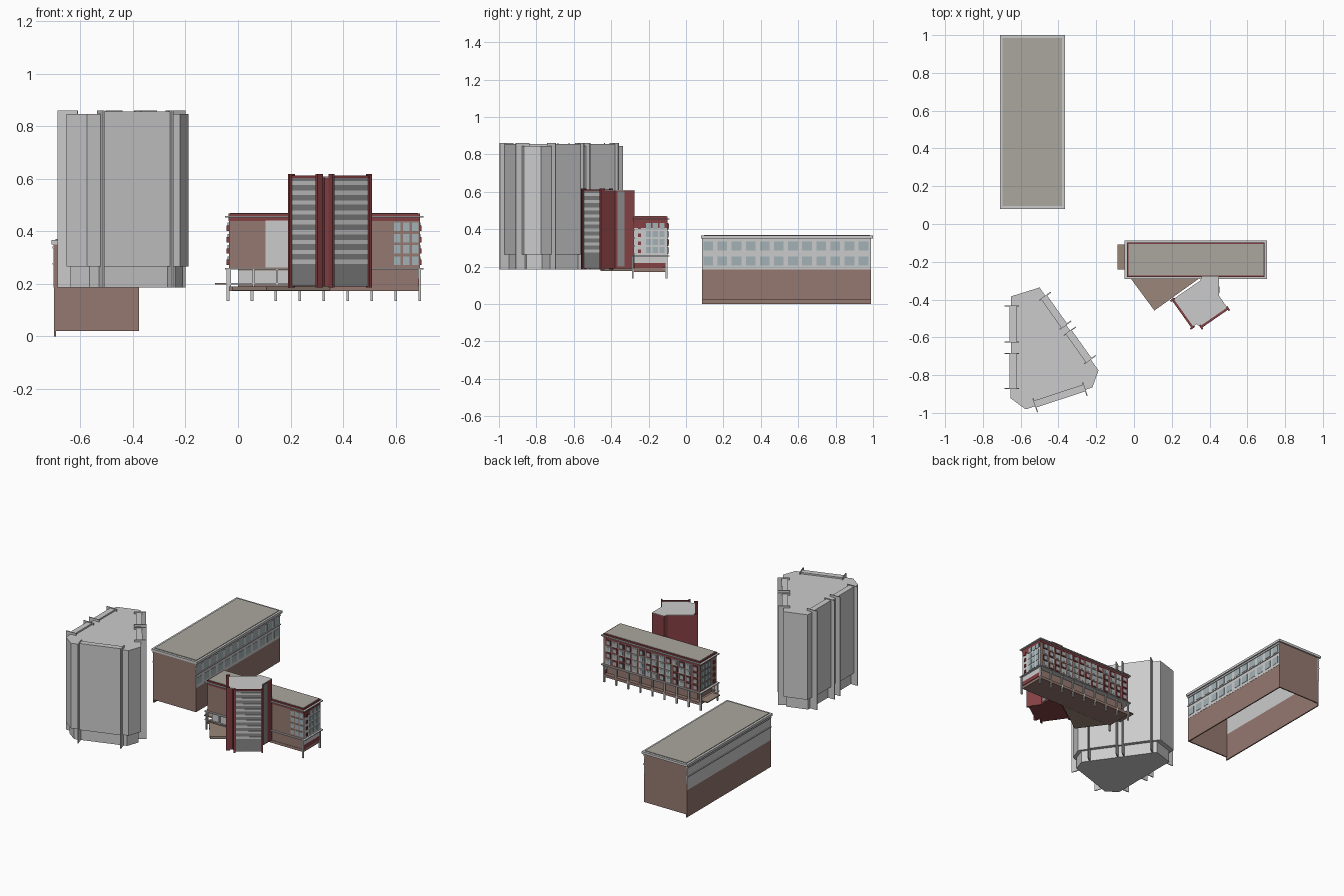
import bpy, bmesh, random
from mathutils import Vector

if "Cube" in bpy.data.objects:
    bpy.data.objects.remove(bpy.data.objects["Cube"])

random.seed(4)


def material(name, r, g, b):
    m = bpy.data.materials.new(name)
    m.diffuse_color = (r, g, b, 1)
    m.use_nodes = True
    m.node_tree.nodes["Principled BSDF"].inputs["Base Color"].default_value = m.diffuse_color
    return m


BROWN = material("brown_brick", 0.30, 0.19, 0.16)
RED = material("dark_red", 0.23, 0.05, 0.055)
GLASS = material("window_glass", 0.36, 0.44, 0.47)
DARK = material("dark_glazing", 0.24, 0.24, 0.24)
ROOF = material("flat_roof", 0.40, 0.39, 0.34)
TAN = material("terrace_tan", 0.32, 0.24, 0.19)
GREY = None


def prism(name, pts, z0, z1, mat=GREY):
    """Extrude a plan outline from z0 to z1."""
    bm = bmesh.new()
    face = bm.faces.new([bm.verts.new((x, y, z0)) for x, y in pts])
    top = bmesh.ops.extrude_face_region(bm, geom=[face])
    bmesh.ops.translate(bm, vec=(0, 0, z1 - z0),
                        verts=[v for v in top["geom"] if isinstance(v, bmesh.types.BMVert)])
    bmesh.ops.recalc_face_normals(bm, faces=bm.faces)
    mesh = bpy.data.meshes.new(name)
    bm.to_mesh(mesh)
    bm.free()
    obj = bpy.data.objects.new(name, mesh)
    bpy.context.collection.objects.link(obj)
    if mat:
        mesh.materials.append(mat)
    return obj


def box(name, x, y, z, mat=GREY):
    return prism(name, [(x[0], y[0]), (x[1], y[0]), (x[1], y[1]), (x[0], y[1])], z[0], z[1], mat)


def strip(name, p0, p1, back, out, z, mat=GREY, a=0.0, b=0.0):
    """Slab along p0-p1 (outside on the right), trimmed by a and b at its ends."""
    p0, p1 = Vector(p0), Vector(p1)
    d = (p1 - p0).normalized()
    n = Vector((d.y, -d.x))
    p0, p1 = p0 + d * a, p1 - d * b
    return prism(name, [p0 - n * back, p1 - n * back, p1 + n * out, p0 + n * out], z[0], z[1], mat)


def fin(name, p, q, at_end, back, out, w, z, mat=GREY):
    """Thin upright blade crossing the wall line at one end of p-q."""
    length = (Vector(q) - Vector(p)).length
    a = length - w / 2 if at_end else -w / 2
    strip(name, p, q, back, out, z, mat, a, length - a - w)


# Long low building: four walls, open underneath
X0, X1, Y0, Y1 = -0.70, -0.376, 0.085, 0.99
box("hall_south_wall", (X0, X1), (Y0, Y0 + 0.008), (0.02, 0.35), BROWN)
box("hall_north_wall", (X0, X1), (Y1 - 0.008, Y1), (0.02, 0.35), BROWN)
box("hall_west_base", (X0, X0 + 0.008), (Y0, Y1), (0.0, 0.185), BROWN)
box("hall_east_base", (X1 - 0.008, X1), (Y0, Y1), (0.02, 0.185), BROWN)
box("hall_west_upper_wall", (X0 - 0.001, X0 + 0.008), (Y0, Y1), (0.185, 0.35))
box("hall_east_upper_wall", (X1 - 0.008, X1 + 0.001), (Y0, Y1), (0.185, 0.35))
for z in (0.273, 0.335):
    box("hall_east_ledge", (X1, X1 + 0.006), (Y0, Y1), (z, z + 0.006))
    box("hall_west_ledge", (X0 - 0.006, X0), (Y0, Y1), (z, z + 0.006))
for i in range(12):
    for z in (0.205, 0.285):
        y = 0.093 + i * 0.0755
        box("hall_window", (X1, X1 + 0.003), (y, y + 0.052), (z, z + 0.048), GLASS)
box("hall_cornice", (-0.71, -0.366), (0.08, 1.0), (0.35, 0.366))
box("hall_roof", (-0.695, -0.38), (0.095, 0.985), (0.36, 0.37), ROOF)

# Tall tower: chamfered triangular body over a set-back base
plan = [(-0.65, -0.383), (-0.653, -0.923), (-0.574, -0.981),
        (-0.22, -0.865), (-0.188, -0.775), (-0.50, -0.336)]
c = sum((Vector(p) for p in plan), Vector((0, 0))) / 6
prism("tower_body", plan, 0.265, 0.845)
prism("tower_base", [c + (Vector(p) - c) * 0.92 for p in plan], 0.185, 0.265)

# Facade bays, each framed by two blades
bays = [((-0.651, -0.435), (-0.651, -0.625)), ((-0.652, -0.685), (-0.652, -0.870)),
        ((-0.521, -0.964), (-0.259, -0.878)), ((-0.228, -0.719), (-0.341, -0.560)),
        ((-0.360, -0.533), (-0.468, -0.381))]
bays[3] = ((-0.230, -0.716), (-0.337, -0.566))
for p, q in bays:
    strip("tower_bay_facade", p, q, 0.03, 0.008, (0.265, 0.855))
    for end in (False, True):
        fin("tower_bay_blade", p, q, end, 0.042, 0.034, 0.006, (0.185, 0.86))

# Slab block: walls, parapet, overhanging ledges
box("block_upper_body", (-0.035, 0.69), (-0.278, -0.10), (0.255, 0.44), BROWN)
box("block_lower_body", (0.0, 0.685), (-0.278, -0.125), (0.175, 0.255), BROWN)
box("block_floor_plate", (-0.035, 0.69), (-0.28, -0.10), (0.172, 0.19), BROWN)
box("block_parapet", (-0.037, 0.692), (-0.28, -0.098), (0.438, 0.468), RED)
box("block_roof", (-0.03, 0.685), (-0.273, -0.105), (0.46, 0.47), ROOF)
for z in (0.254, 0.452):
    box("block_ledge", (-0.05, 0.705), (-0.29, -0.088), (z, z + 0.006))
box("block_west_canopy", (-0.087, -0.03), (-0.24, -0.108), (0.197, 0.204), TAN)
prism("terrace", [(-0.02, -0.285), (0.108, -0.458), (0.35, -0.285)], 0.175, 0.19, TAN)

# Columns under the block
for i in range(9):
    x = -0.038 + i * 0.0911
    for y in ((-0.105, -0.285) if i in (0, 8) else (-0.105,)):
        box("block_column", (x - 0.005, x + 0.005), (y - 0.005, y + 0.005), (0.135, 0.255))

# South face: glazed lower left, pale panel, window grid on the right
box("block_south_glazing", (0.0, 0.2), (-0.281, -0.277), (0.195, 0.25))
for x in (-0.035, 0.055, 0.145):
    box("block_south_mullion", (x, x + 0.008), (-0.288, -0.278), (0.19, 0.254))
box("block_south_rail", (-0.05, 0.21), (-0.288, -0.28), (0.198, 0.204))
box("block_south_panel", (0.105, 0.25), (-0.281, -0.277), (0.262, 0.44))
for i in range(3):
    for j in range(4):
        x, z = 0.593 + i * 0.034, 0.272 + j * 0.043
        box("block_south_window", (x, x + 0.026), (-0.281, -0.277), (z, z + 0.032), GLASS)

# East and west ends: window grid and a narrow red column of openings
box("block_east_panel", (0.689, 0.692), (-0.277, -0.101), (0.26, 0.405))
box("block_east_lower_panel", (0.684, 0.692), (-0.277, -0.101), (0.22, 0.254))
box("block_east_red_band", (0.684, 0.692), (-0.277, -0.101), (0.192, 0.22), RED)
box("block_east_fascia", (0.689, 0.693), (-0.277, -0.101), (0.405, 0.44), RED)
for side, x in (("east", 0.69), ("west", -0.035)):
    for j in range(4):
        z = 0.272 + j * 0.043
        for i in range(3):
            y = -0.215 + i * 0.037
            box(f"block_{side}_window", (x - 0.005, x + 0.005), (y, y + 0.027), (z, z + 0.032), GLASS)
        box(f"block_{side}_red_window", (x - 0.008, x + 0.008), (-0.257, -0.24), (z, z + 0.02), RED)

# North face: framed windows in mixed red and pale surrounds
for i in range(14):
    for j in range(4):
        x = -0.02 + i * 0.0505
        z = 0.268 + j * 0.043
        frame = RED if random.random() < 0.45 else GREY
        box("block_north_frame", (x, x + 0.036), (-0.102, -0.094), (z, z + 0.036), frame)
        box("block_north_window", (x + 0.007, x + 0.029), (-0.095, -0.092),
            (z + 0.006, z + 0.030), GLASS)

# Angled red stair tower in front of the block
core = [(0.36, -0.275), (0.35, -0.30), (0.205, -0.40), (0.31, -0.548), (0.33, -0.53),
        (0.355, -0.545), (0.497, -0.447), (0.45, -0.38), (0.45, -0.275)]
prism("annex_core", core, 0.19, 0.605, RED)
prism("annex_roof", core, 0.604, 0.608)
box("annex_east_glazing", (0.447, 0.453), (-0.365, -0.33), (0.20, 0.60), DARK)
for p, q in (((0.205, -0.40), (0.31, -0.548)), ((0.355, -0.545), (0.497, -0.447))):
    strip("annex_glazing", p, q, 0.005, 0.004, (0.192, 0.603), DARK, 0.006, 0.006)
    for k in range(9):
        z = 0.276 + k * 0.0375
        strip("annex_spandrel", p, q, 0.0, 0.006, (z, z + 0.016), GREY, 0.008, 0.008)
    for end in (False, True):
        fin("annex_red_blade", p, q, end, 0.012, 0.014, 0.01, (0.185, 0.617), RED)
    strip("annex_red_rim", p, q, 0.006, 0.006, (0.603, 0.612), RED)
